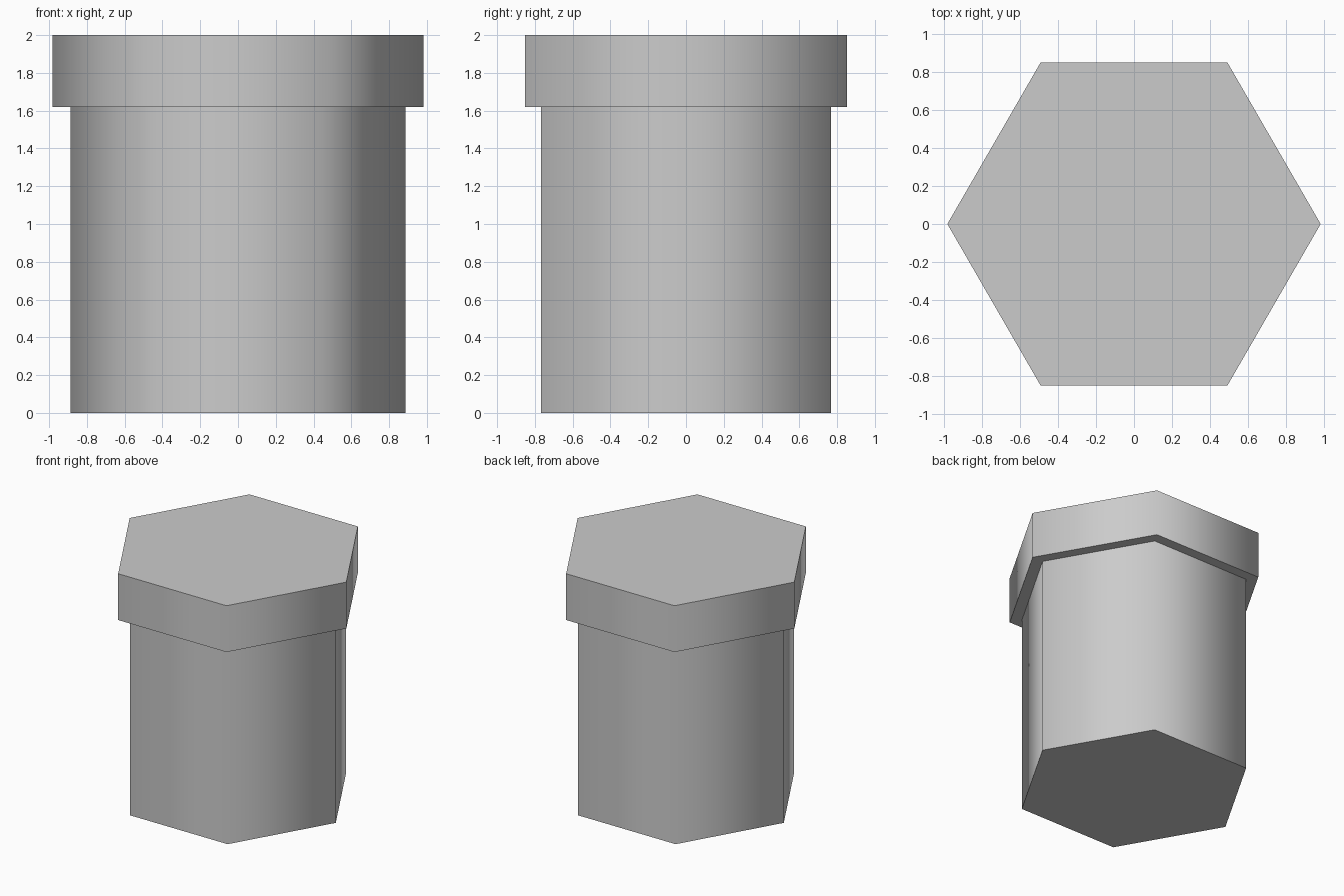
import bpy
import math

# Remove the default cube
cube = bpy.data.objects.get("Cube")
if cube:
    bpy.data.objects.remove(cube, do_unlink=True)

# Single light grey material
grey = bpy.data.materials.new("light_grey")
grey.use_nodes = True
colour = (0.6, 0.6, 0.6, 1.0)
grey.diffuse_color = colour
grey.node_tree.nodes["Principled BSDF"].inputs["Base Color"].default_value = colour


def hex_prism(name, radius, bottom, top):
    """Six-sided prism with corners on the x axis and softly shaded sides."""
    bpy.ops.mesh.primitive_cylinder_add(
        vertices=6, radius=radius, depth=top - bottom,
        location=(0, 0, (bottom + top) / 2), rotation=(0, 0, math.pi / 2))
    prism = bpy.context.object
    prism.name = name
    prism.data.name = name
    prism.data.materials.append(grey)
    bpy.ops.object.transform_apply(location=False, rotation=True, scale=False)
    # Sides blend together, the rims of the end faces stay sharp
    bpy.ops.object.shade_smooth_by_angle(angle=math.radians(75))
    return prism


# Long shaft and the wider rim on top
hex_prism("pipe_body", 0.887, 0, 1.62)
hex_prism("pipe_rim", 0.983, 1.62, 2)
